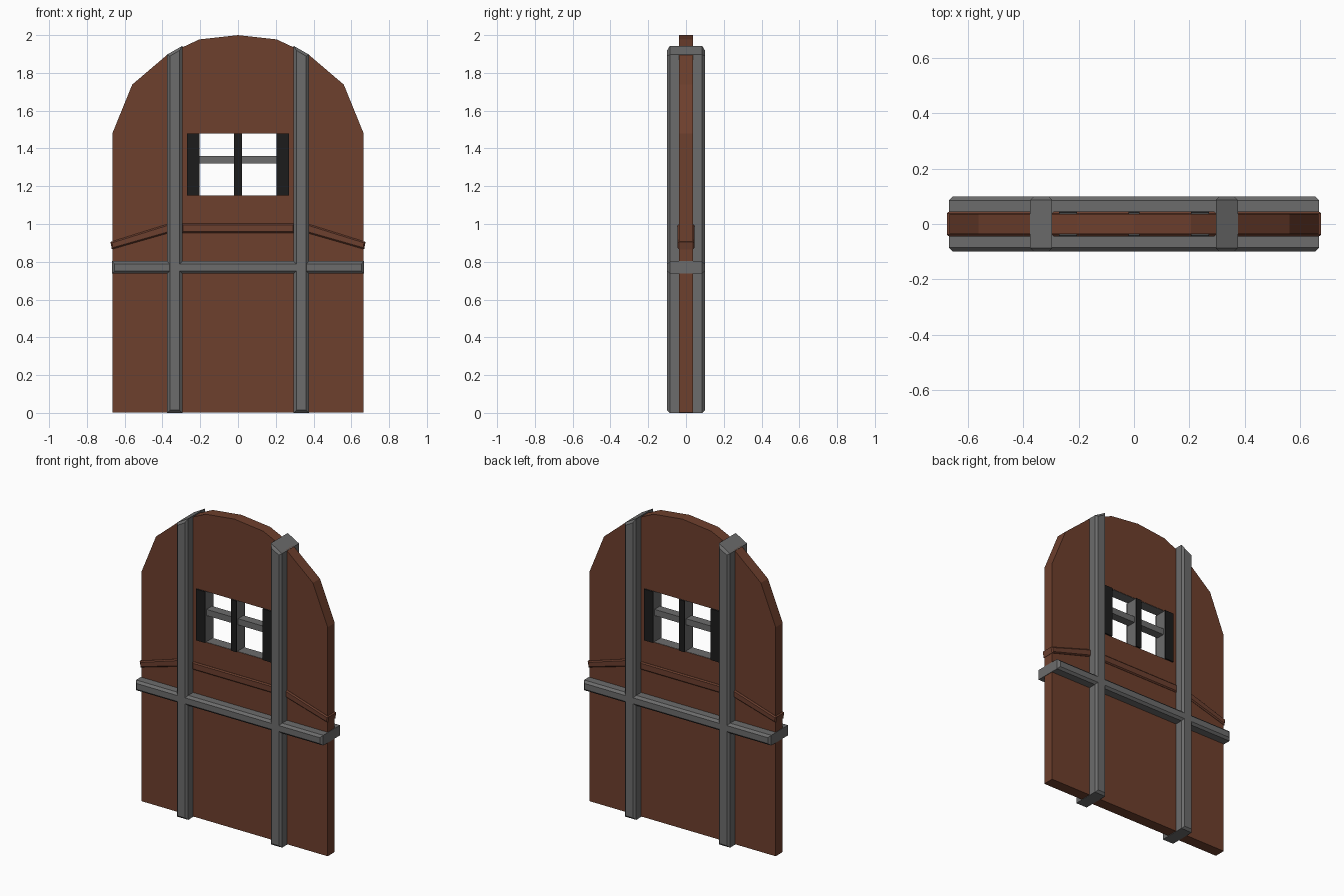
import bpy, bmesh

if "Cube" in bpy.data.objects:
    bpy.data.objects.remove(bpy.data.objects["Cube"])


def material(name, rgb):
    m = bpy.data.materials.new(name)
    m.diffuse_color = (*rgb, 1)
    m.use_nodes = True
    m.node_tree.nodes["Principled BSDF"].inputs["Base Color"].default_value = m.diffuse_color
    return m


WOOD = material("wood", (0.155, 0.05, 0.026))
TRIM = material("trim_wood", (0.15, 0.05, 0.028))
IRON = material("iron", (0.15, 0.15, 0.15))
DARK = material("dark_iron", (0.012, 0.012, 0.012))


def prism(name, pts, y0, y1, mat, bevel=0.0):
    """Extrude an x-z outline from y0 to y1, optionally chamfering both face rims."""
    bm = bmesh.new()
    front = [bm.verts.new((x, y0, z)) for x, z in pts]
    back = [bm.verts.new((x, y1, z)) for x, z in pts]
    bm.faces.new(front)
    bm.faces.new(back[::-1])
    n = len(pts)
    for i in range(n):
        j = (i + 1) % n
        bm.faces.new((front[j], front[i], back[i], back[j]))
    bmesh.ops.recalc_face_normals(bm, faces=bm.faces[:])
    if bevel:
        rim = [e for e in bm.edges if abs(e.verts[0].co.y - e.verts[1].co.y) < 1e-6]
        bmesh.ops.bevel(bm, geom=rim, offset=bevel, segments=1, affect='EDGES')
    me = bpy.data.meshes.new(name)
    bm.to_mesh(me)
    bm.free()
    if mat:
        me.materials.append(mat)
    ob = bpy.data.objects.new(name, me)
    bpy.context.collection.objects.link(ob)
    return ob


def rect(x0, x1, z0, z1):
    return [(x0, z0), (x1, z0), (x1, z1), (x0, z1)]


# Arched door panel
half = [(0.665, 0.003), (0.665, 1.48), (0.56, 1.738), (0.37, 1.9), (0.205, 1.977)]
outline = half + [(0, 2.0)] + [(-x, z) for x, z in reversed(half)]
panel = prism("door_panel", outline, -0.036, 0.036, WOOD)

# Window opening
cutter = prism("window_cutter", rect(-0.268, 0.268, 1.15, 1.48), -0.2, 0.2, WOOD)
cutter.hide_render = True
cutter.hide_viewport = True
cut = panel.modifiers.new("window", 'BOOLEAN')
cut.operation = 'DIFFERENCE'
cut.solver = 'EXACT'
cut.object = cutter

# Window lining and crossbar
prism("window_sill", rect(-0.268, 0.268, 1.142, 1.152), -0.034, 0.034, IRON)
prism("window_lintel", rect(-0.268, 0.268, 1.478, 1.488), -0.034, 0.034, IRON)
prism("window_crossbar", rect(-0.22, 0.22, 1.32, 1.36), -0.028, 0.028, IRON)

# Window uprights with dark plates on both faces
for label, x0, x1 in (("left", -0.27, -0.205), ("middle", -0.02, 0.02), ("right", 0.205, 0.27)):
    prism(f"window_upright_{label}", rect(x0, x1, 1.15, 1.48), -0.037, 0.037, IRON)
    for side, y0, y1 in (("front", -0.045, -0.037), ("back", 0.037, 0.045)):
        prism(f"window_plate_{label}_{side}", rect(x0, x1, 1.15, 1.48), y0, y1, DARK)

# Vertical straps, tops following the arch, and sloping outer trims
for label, s in (("left", -1), ("right", 1)):
    strap = [(s * 0.295, 0), (s * 0.375, 0), (s * 0.375, 1.897), (s * 0.295, 1.943)]
    prism(f"vertical_strap_{label}", strap, -0.1, 0.1, IRON, 0.014)
    trim = [(s * 0.34, 0.96), (s * 0.668, 0.866), (s * 0.675, 0.905), (s * 0.34, 1.01)]
    prism(f"side_trim_{label}", trim, -0.045, 0.045, TRIM, 0.007)

# Horizontal strap and middle trim
prism("horizontal_strap", rect(-0.668, 0.668, 0.737, 0.803), -0.0995, 0.0995, IRON, 0.014)
prism("middle_trim", rect(-0.297, 0.297, 0.953, 1.003), -0.045, 0.045, TRIM, 0.007)
